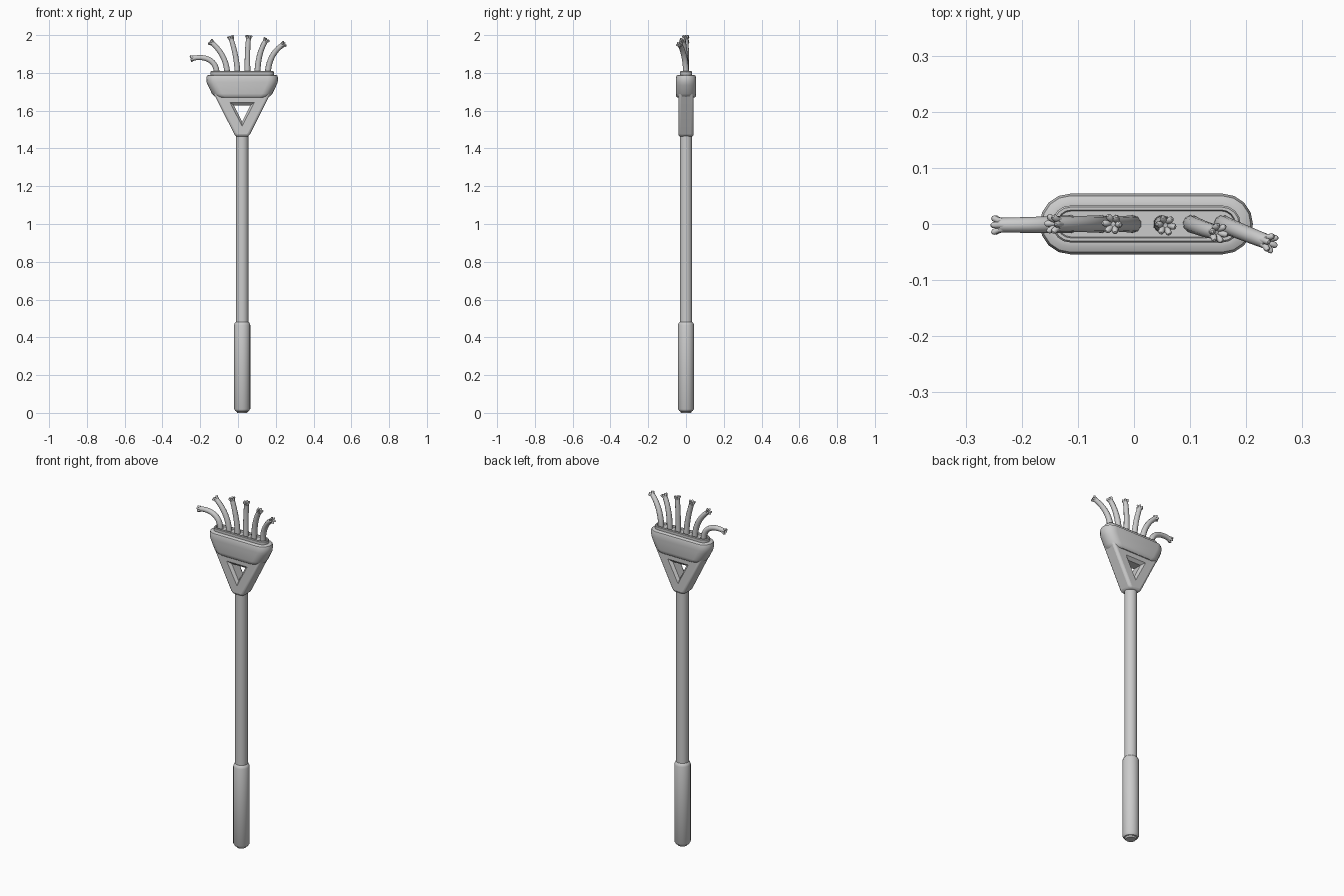
import bpy, bmesh, math
from mathutils import Vector

if "Cube" in bpy.data.objects:
    bpy.data.objects.remove(bpy.data.objects["Cube"])

CX = 0.022  # centre line of the staff


def finish(obj, angle=35):
    bpy.ops.object.select_all(action='DESELECT')
    obj.select_set(True)
    bpy.context.view_layer.objects.active = obj
    bpy.ops.object.shade_smooth_by_angle(angle=math.radians(angle))


def loft(name, rings):
    """Closed solid skinned through equal-length rings of points."""
    bm = bmesh.new()
    vs = [[bm.verts.new(p) for p in r] for r in rings]
    n = len(rings[0])
    for a, b in zip(vs, vs[1:]):
        for i in range(n):
            bm.faces.new((a[i], a[(i + 1) % n], b[(i + 1) % n], b[i]))
    bm.faces.new(vs[0][::-1])
    bm.faces.new(vs[-1])
    bmesh.ops.recalc_face_normals(bm, faces=bm.faces)
    me = bpy.data.meshes.new(name)
    bm.to_mesh(me)
    bm.free()
    obj = bpy.data.objects.new(name, me)
    bpy.context.collection.objects.link(obj)
    return obj


def stadium(z, hx, hy, seg=8):
    """Pill-shaped ring at height z."""
    pts = []
    for side in (1, -1):
        for i in range(seg + 1):
            a = -math.pi / 2 + math.pi * i / seg
            pts.append((CX + side * (hx - hy + hy * math.cos(a)), side * hy * math.sin(a), z))
    return pts


def circle(z, r, n=20):
    return [(CX + r * math.cos(2 * math.pi * i / n), r * math.sin(2 * math.pi * i / n), z)
            for i in range(n)]


# Staff: grip and shaft
finish(loft("grip", [circle(z, r) for z, r in
       [(0, .026), (.008, .031), (.01, .036), (.022, .043), (.465, .043), (.476, .039), (.482, .033)]]))
finish(loft("shaft", [circle(.47, .033), circle(1.49, .033)]))


# Triangular neck with a stepped triangular window
def outline(y, pts):
    return [(CX + x, y, z) for x, z in pts]


neck_pts = [(-.155, 1.70), (-.043, 1.478), (-.033, 1.462), (.033, 1.462), (.043, 1.478), (.155, 1.70)]
neck = loft("triangle_neck", [outline(-.041, neck_pts), outline(.041, neck_pts)])
bev = neck.modifiers.new("bevel", 'BEVEL')
bev.width, bev.segments, bev.limit_method = .014, 3, 'ANGLE'
bev.angle_limit = math.radians(50)
wide = [(-.071, 1.648), (0, 1.512), (.071, 1.648)]
narrow = [(-.043, 1.628), (0, 1.541), (.043, 1.628)]
cutter = loft("window_cutter", [outline(-.045, wide), outline(-.026, narrow),
                                outline(.026, narrow), outline(.045, wide)])
cutter.hide_render = True
boo = neck.modifiers.new("window", 'BOOLEAN')
boo.operation, boo.object, boo.solver = 'DIFFERENCE', cutter, 'EXACT'
finish(neck)
for m in ("bevel", "window"):
    bpy.ops.object.modifier_apply(modifier=m)
bpy.data.objects.remove(cutter)

# Head with raised rim and shallow tray
finish(loft("head", [stadium(*r) for r in
       [(1.67, .135, .046), (1.676, .147, .052), (1.69, .16, .054), (1.735, .182, .054),
        (1.75, .188, .054), (1.772, .19, .054), (1.785, .186, .050), (1.79, .176, .040),
        (1.79, .168, .033), (1.805, .168, .033), (1.809, .165, .030),
        (1.809, .159, .025), (1.800, .157, .023)]]))

# Bristle arms: base x, tip, tip direction, handle lengths
ARMS = [(-.112, (-.240, -.002, 1.877), (-1, 0, -.22), .085, .06),
        (-.057, (-.140, 0, 1.960), (-.75, 0, .6), .08, .05),
        (-.003, (-.037, 0, 1.983), (-.3, 0, 1), .07, .06),
        (.050, (.056, -.002, 1.986), (.12, -.08, 1), .07, .06),
        (.103, (.147, -.015, 1.970), (.5, -.12, .8), .08, .05),
        (.158, (.238, -.032, 1.949), (.8, -.3, .5), .08, .05)]
R = .015


def add_spline(cu, pts, radii):
    s = cu.splines.new('POLY')
    s.points.add(len(pts) - 1)
    for q, p, r in zip(s.points, pts, radii):
        q.co = (*p, 1)
        q.radius = r


for k, (x, tip, d, h0, h1) in enumerate(ARMS):
    cu = bpy.data.curves.new(f"arm_{k + 1}", 'CURVE')
    cu.dimensions, cu.bevel_depth, cu.bevel_resolution = '3D', R, 3
    cu.use_fill_caps = True
    p0, p3, d = Vector((x, 0, 1.79)), Vector(tip), Vector(d).normalized()
    p1, p2 = p0 + Vector((0, 0, h0)), p3 - d * h1
    path = []
    for i in range(15):
        t = i / 14
        u = 1 - t
        path.append(p0 * u**3 + p1 * 3 * u * u * t + p2 * 3 * u * t * t + p3 * t**3)
    add_spline(cu, path, [1.08 - .2 * i / 14 for i in range(15)])
    # small star of fingers at the tip
    side = d.cross(Vector((0, 1, 0))).normalized()
    up = d.cross(side)
    for j in range(6):
        a = 2 * math.pi * j / 6 + k
        out = side * math.cos(a) + up * math.sin(a)
        pts = [p3 + out * o + d * f for o, f in
               [(.006, -.012), (.010, .002), (.0145, .009), (.0165, .012)]]
        add_spline(cu, pts, [.4, .38, .36, .16])
    obj = bpy.data.objects.new(f"arm_{k + 1}", cu)
    bpy.context.collection.objects.link(obj)
    bpy.ops.object.select_all(action='DESELECT')
    obj.select_set(True)
    bpy.context.view_layer.objects.active = obj
    bpy.ops.object.convert(target='MESH')
    finish(bpy.context.view_layer.objects.active, 50)
